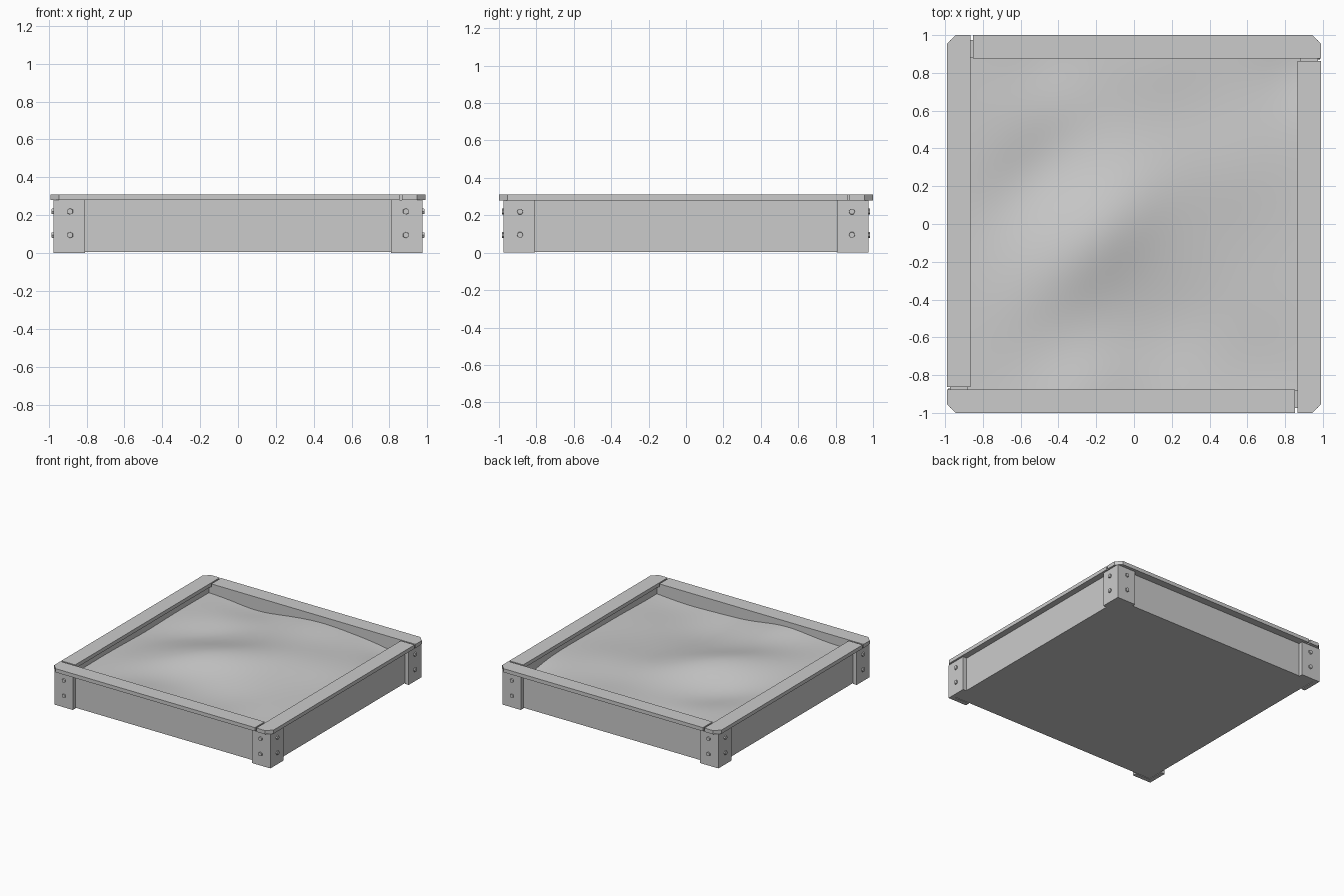
import bpy, bmesh, math
from mathutils import Matrix, Vector

if "Cube" in bpy.data.objects:
    bpy.data.objects.remove(bpy.data.objects["Cube"])

grey = bpy.data.materials.new("plain grey")
grey.diffuse_color = (0.6, 0.6, 0.6, 1)
grey.use_nodes = True
grey.node_tree.nodes["Principled BSDF"].inputs["Base Color"].default_value = grey.diffuse_color


def finish(bm, name):
    bmesh.ops.recalc_face_normals(bm, faces=bm.faces)
    me = bpy.data.meshes.new(name)
    bm.to_mesh(me)
    bm.free()
    me.materials.append(grey)
    ob = bpy.data.objects.new(name, me)
    bpy.context.collection.objects.link(ob)
    return ob


def prism(name, points, z0, z1):
    """Extrude a flat outline from z0 to z1."""
    bm = bmesh.new()
    face = bm.faces.new([bm.verts.new((x, y, z0)) for x, y in points])
    new = bmesh.ops.extrude_face_region(bm, geom=[face])["geom"]
    bmesh.ops.translate(bm, vec=(0, 0, z1 - z0),
                        verts=[v for v in new if isinstance(v, bmesh.types.BMVert)])
    return finish(bm, name)


def box(name, x0, x1, y0, y1, z0, z1):
    return prism(name, [(x0, y0), (x1, y0), (x1, y1), (x0, y1)], z0, z1)


# Side boards and floor
box("front_board", -0.94, 0.94, -0.94, -0.88, 0.005, 0.28)
box("back_board", -0.94, 0.94, 0.88, 0.94, 0.005, 0.28)
box("left_board", -0.94, -0.88, -0.88, 0.88, 0.005, 0.28)
box("right_board", 0.88, 0.94, -0.88, 0.88, 0.005, 0.28)
box("floor_panel", -0.88, 0.88, -0.88, 0.88, 0.005, 0.03)

# Rim planks laid in a pinwheel, each with one clipped outer corner
HX, HY, C, GAP = 0.99, 1.0, 0.045, 0.012
IX, IY = 0.865, 0.875
for s, a, b in ((1, "back", "right"), (-1, "front", "left")):
    prism(a + "_rim", [(s * x, s * y) for x, y in (
        (-IX + GAP, IY), (HX, IY), (HX, HY - C), (HX - C, HY), (-IX + GAP, HY))], 0.28, 0.31)
    prism(b + "_rim", [(s * x, s * y) for x, y in (
        (IX, IY - GAP), (IX, -HY), (HX - C, -HY), (HX, -HY + C), (HX, IY - GAP))], 0.28, 0.31)

# Angle brackets on the corners, each with four hexagonal bolt heads
O, I, E = 0.975, 0.94, 0.808
for sx, side in ((-1, "left"), (1, "right")):
    for sy, end in ((-1, "front"), (1, "back")):
        prism(f"{end}_{side}_bracket", [(sx * x, sy * y) for x, y in (
            (O, O), (E, O), (E, I), (I, I), (I, E), (O, E))], 0, 0.28)
        bm = bmesh.new()
        for z in (0.095, 0.22):
            for pos, axis in (((sx * 0.887, sy * 0.975, z), (0, sy, 0)),
                              ((sx * 0.975, sy * 0.887, z), (sx, 0, 0))):
                rot = Vector((0, 0, 1)).rotation_difference(Vector(axis)).to_matrix().to_4x4()
                bmesh.ops.create_cone(bm, cap_ends=True, segments=6, radius1=0.018,
                                      radius2=0.016, depth=0.02,
                                      matrix=Matrix.Translation(pos) @ rot)
        finish(bm, f"{end}_{side}_bolts")

# Sand: gentle mounds and hollows (x, y, height, long radius, short radius)
# The long radius lies along the front-left to back-right diagonal
BUMPS = ((-0.22, -0.08, 0.06, 0.5, 0.24),
         (-0.5, 0.3, -0.03, 0.4, 0.2),
         (0.2, -0.55, -0.035, 0.4, 0.3),
         (0.6, -0.8, -0.025, 0.3, 0.3),
         (-0.3, -0.95, 0.04, 0.35, 0.25),
         (0.15, 0.9, 0.025, 0.3, 0.3),
         (-0.45, 0.9, -0.03, 0.25, 0.25),
         (0.9, 0.85, -0.045, 0.25, 0.25),
         (0.5, 0.3, 0.02, 0.3, 0.3))


def sand_height(x, y):
    h = 0.23
    for cx, cy, amp, rl, rs in BUMPS:
        u = ((x - cx) + (y - cy)) / math.sqrt(2)
        v = ((x - cx) - (y - cy)) / math.sqrt(2)
        h += amp * math.exp(-(u / rl) ** 2 - (v / rs) ** 2)
    return h


bm = bmesh.new()
bmesh.ops.create_grid(bm, x_segments=48, y_segments=48, size=0.88)
for v in bm.verts:
    v.co.z = sand_height(v.co.x, v.co.y)
for f in bm.faces:
    f.smooth = True
sand = finish(bm, "sand")
